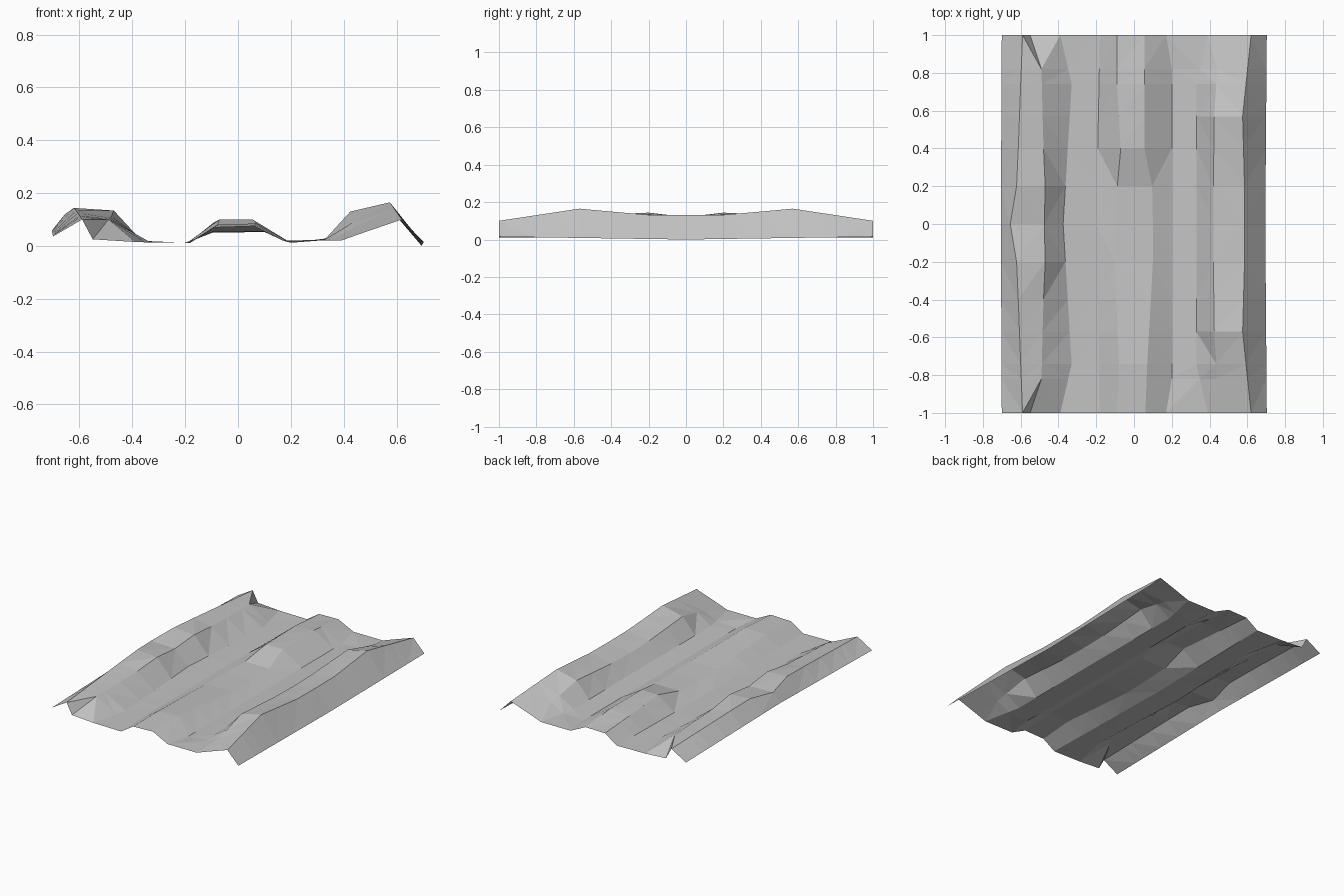
import bpy
import bmesh

# Remove the default cube
cube = bpy.data.objects.get("Cube")
if cube is not None:
    bpy.data.objects.remove(cube, do_unlink=True)


def make_material(name, colour):
    material = bpy.data.materials.new(name)
    material.use_nodes = True
    material.diffuse_color = colour
    shader = material.node_tree.nodes["Principled BSDF"]
    shader.inputs["Base Color"].default_value = colour
    shader.inputs["Roughness"].default_value = 1
    return material


def line_at(keys, y):
    """Return x and z at y on a feature line given by (y, x, z) keys."""
    for (y0, x0, z0), (y1, x1, z1) in zip(keys, keys[1:]):
        if y0 <= y <= y1:
            t = (y - y0) / (y1 - y0)
            return x0 + t * (x1 - x0), z0 + t * (z1 - z0)
    raise ValueError("y lies outside the feature line")


# Lengthwise feature lines, the same towards the front and the back
left_edge = [(0, -.705, .058), (1, -.7, .036)]
left_outer_crest = [(0, -.655, .12), (.21, -.62, .145), (1, -.59, .1)]
left_inner_crest = [(0, -.475, .115), (.21, -.47, .135), (.42, -.48, .11),
                    (.82, -.49, .1), (1, -.55, .025)]
left_rut_outer = [(0, -.375, .02), (.74, -.33, .013), (1, -.39, .015)]
left_rut_inner = [(0, -.2, .012), (1, -.18, .012)]
right_rut_inner = [(0, .2, .012), (.82, .2, .012), (1, .17, .02)]
right_rut_outer = [(0, .33, .028), (.74, .33, .025), (1, .39, .02)]
right_inner_crest = [(0, .42, .1), (.21, .42, .105), (.57, .425, .13),
                     (.82, .44, .07), (1, .46, .045)]
right_outer_crest = [(0, .585, .13), (.21, .585, .132), (.57, .575, .165),
                     (1, .62, .1)]
right_edge = [(0, .695, 0), (1, .703, .015)]

# The middle mound has a worn step behind its centre
mound_left = [(-1, -.09, .07), (-.74, -.08, .08), (-.21, -.1, .052),
              (.18, -.09, .05), (.4, -.07, .1), (.74, -.09, .09),
              (1, -.09, .072)]
mound_right = [(-1, .06, .075), (-.74, .07, .085), (-.21, .1, .055),
               (.18, .1, .05), (.4, .055, .1), (.74, .055, .1),
               (1, .055, .075)]

outer_left = [left_edge, left_outer_crest, left_inner_crest,
              left_rut_outer, left_rut_inner]
mound = [mound_left, mound_right]
outer_right = [right_rut_inner, right_rut_outer, right_inner_crest,
               right_outer_crest, right_edge]

half_rows = [.2, .4, .57, .74, .82, 1]
rows = [-y for y in reversed(half_rows)] + [0] + half_rows


def cross_section(y):
    """Points across the track from left edge to right edge."""
    pairs = [line_at(line, abs(y)) for line in outer_left]
    pairs += [line_at(line, y) for line in mound]
    pairs += [line_at(line, abs(y)) for line in outer_right]
    return [(x, y, z) for x, z in pairs]


# Rutted track: one open sheet skinned across the sections
bm = bmesh.new()
grid = [[bm.verts.new(p) for p in cross_section(y)] for y in rows]
for near, far in zip(grid, grid[1:]):
    for i in range(len(near) - 1):
        bm.faces.new((near[i], near[i + 1], far[i + 1], far[i]))
bmesh.ops.triangulate(bm, faces=bm.faces[:])

mesh = bpy.data.meshes.new("rutted_track")
bm.to_mesh(mesh)
bm.free()
mesh.materials.append(make_material("stone grey", (.55, .55, .55, 1)))
track = bpy.data.objects.new("rutted_track", mesh)
bpy.context.collection.objects.link(track)
